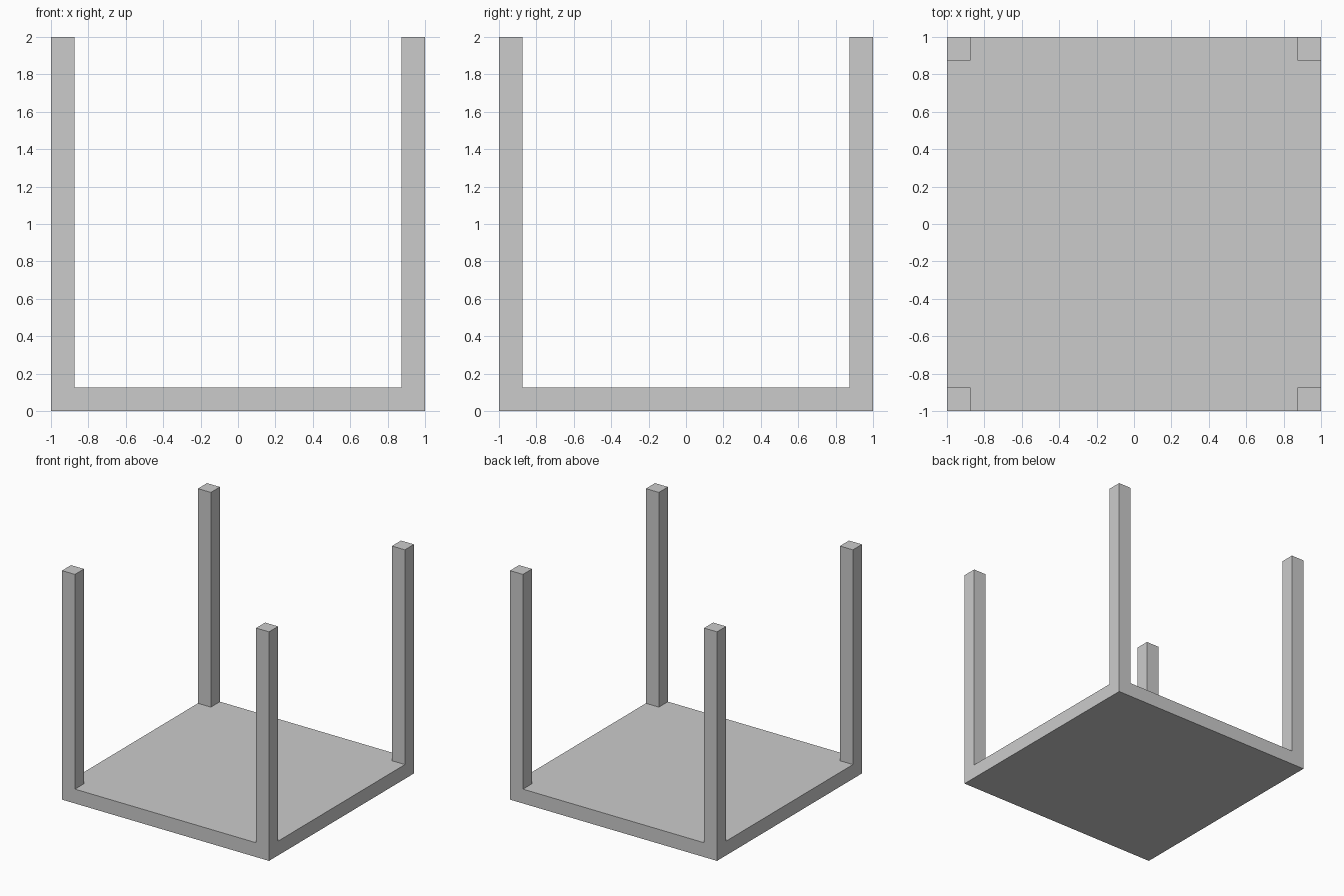
import bpy, bmesh
from mathutils import Matrix, Vector

if "Cube" in bpy.data.objects:
    bpy.data.objects.remove(bpy.data.objects["Cube"])

T = 0.125   # slab thickness and post width
H = 2.0     # overall height
inner = 1 - T

bm = bmesh.new()

# Base slab
bmesh.ops.create_cube(bm, size=1, matrix=Matrix.Translation((0, 0, T / 2)) @ Matrix.Diagonal((2, 2, T, 1)))

# Cut the slab along the post edges
for axis in (Vector((1, 0, 0)), Vector((0, 1, 0))):
    for side in (-inner, inner):
        bmesh.ops.bisect_plane(bm, geom=bm.verts[:] + bm.edges[:] + bm.faces[:],
                               plane_co=axis * side, plane_no=axis)

# Corner posts pulled up from the four corner faces
bm.normal_update()
corners = []
for f in bm.faces:
    c = f.calc_center_median()
    if f.normal.z > 0.9 and abs(c.x) > inner and abs(c.y) > inner:
        corners.append(f)
posts = bmesh.ops.extrude_discrete_faces(bm, faces=corners)["faces"]
for f in posts:
    for v in f.verts:
        v.co.z = H

# Weld posts to the slab
bmesh.ops.remove_doubles(bm, verts=bm.verts[:], dist=1e-5)
bmesh.ops.recalc_face_normals(bm, faces=bm.faces[:])

mesh = bpy.data.meshes.new("base_with_corner_posts")
bm.to_mesh(mesh)
bm.free()
obj = bpy.data.objects.new("base_with_corner_posts", mesh)
bpy.context.collection.objects.link(obj)
